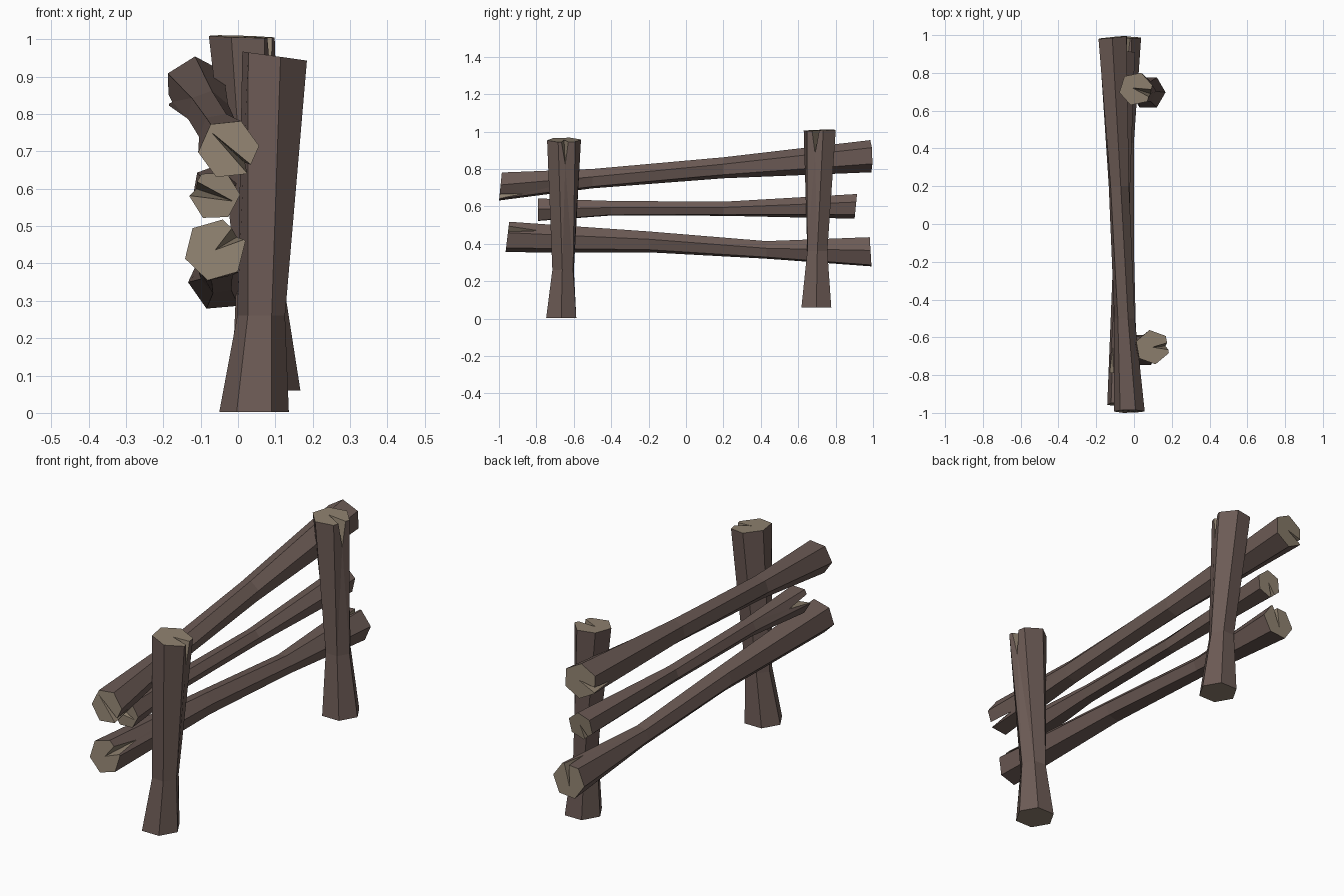
import bpy, bmesh
from math import cos, sin, radians
from mathutils import Vector

cube = bpy.data.objects.get("Cube")
if cube:
    bpy.data.objects.remove(cube, do_unlink=True)


def material(name, color):
    m = bpy.data.materials.new(name)
    m.use_nodes = True
    m.diffuse_color = (*color, 1)
    bsdf = next(n for n in m.node_tree.nodes if n.type == 'BSDF_PRINCIPLED')
    bsdf.inputs["Base Color"].default_value = (*color, 1)
    bsdf.inputs["Roughness"].default_value = 0.9
    return m


BARK = material("brown_bark", (0.150, 0.104, 0.091))
WOOD = material("tan_cut_wood", (0.275, 0.220, 0.160))
SIDES = 6


def log(name, upright, rings, tilts, notches):
    """Six-sided log. rings: (centre, radius, rotation in degrees);
    tilts: slope of each end cut; notches: per end None or
    (face, from, to, apex offset across the cap, depth)."""
    bm = bmesh.new()

    def place(centre, u, v, shift):
        offset = (u, v, shift) if upright else (u, shift, v)
        return Vector(centre) + Vector(offset)

    def tilt_of(i):
        return tilts[0] if i == 0 else tilts[1] if i == len(rings) - 1 else (0, 0)

    loops = []
    for i, (centre, radius, turn) in enumerate(rings):
        t = tilt_of(i)
        loop = []
        for k in range(SIDES):
            a = radians(turn + k * 360 / SIDES)
            u, v = radius * cos(a), radius * sin(a)
            loop.append(bm.verts.new(place(centre, u, v, u * t[0] + v * t[1])))
        loops.append(loop)

    def face(verts, mat=0):
        bm.faces.new(verts).material_index = mat

    # End cuts, split by a wedge-shaped crack where there is one
    cracked = set()
    for end, notch in enumerate(notches):
        cap, inner = (loops[0], loops[1]) if end == 0 else (loops[-1], loops[-2])
        if notch is None:
            face(cap, 1)
            continue
        k, start, stop, reach, depth = notch
        n = (k + 1) % SIDES
        centre = sum((v.co for v in cap), Vector()) / SIDES
        a = cap[k].co.lerp(cap[n].co, start)
        b = cap[k].co.lerp(cap[n].co, stop)
        mouth = (a + b) / 2
        deep = inner[k].co.lerp(inner[n].co, (start + stop) / 2)
        deep = mouth.lerp(deep, depth / (deep - mouth).length)
        apex = centre.lerp(mouth, reach)
        A, B, C, D = (bm.verts.new(p) for p in (a, b, apex, deep))
        # Cap pieces fan out from the crack apex
        order = [B] + [cap[(n + j) % SIDES] for j in range(SIDES)] + [A]
        for p, q in zip(order, order[1:]):
            face((C, p, q), 1)
        face((A, C, D), 1)
        face((C, B, D), 1)
        # Bark around the crack
        face((cap[k], inner[k], D))
        face((cap[k], D, A))
        face((inner[k], inner[n], D))
        face((inner[n], cap[n], D))
        face((cap[n], B, D))
        cracked.add((0 if end == 0 else len(loops) - 2, k))

    # Bark sides
    for i, (lo, hi) in enumerate(zip(loops, loops[1:])):
        for k in range(SIDES):
            if (i, k) not in cracked:
                n = (k + 1) % SIDES
                face((lo[k], lo[n], hi[n], hi[k]))

    bmesh.ops.recalc_face_normals(bm, faces=bm.faces)
    mesh = bpy.data.meshes.new(name)
    bm.to_mesh(mesh)
    bm.free()
    mesh.materials.append(BARK)
    mesh.materials.append(WOOD)
    obj = bpy.data.objects.new(name, mesh)
    bpy.context.collection.objects.link(obj)


# Posts
log("front_post", True,
    [((0.043, -0.667, 0.003), 0.093, 0),
     ((0.062, -0.657, 0.26), 0.064, -4),
     ((0.098, -0.652, 0.955), 0.092, -20)],
    [(0, 0), (-0.14, 0)],
    [None, (0, 0.2, 0.6, 0.0, 0.12)])
log("back_post", True,
    [((0.075, 0.697, 0.06), 0.092, 0),
     ((0.058, 0.702, 0.36), 0.062, 0),
     ((0.010, 0.715, 1.007), 0.09, 12)],
    [(0, 0), (-0.03, 0.03)],
    [None, (5, 0.3, 0.75, -0.25, 0.12)])

# Rails
log("top_rail", False,
    [((-0.025, -0.992, 0.706), 0.082, 6),
     ((-0.050, -0.5, 0.748), 0.055, 10),
     ((-0.080, 0.2, 0.806), 0.057, 20),
     ((-0.112, 0.988, 0.868), 0.086, 32)],
    [(0, 0.1), (0.1, -0.03)],
    [(5, 0.03, 0.33, -0.85, 0.13), (2, 0.65, 0.95, -0.1, 0.14)])
log("middle_rail", False,
    [((-0.062, -0.79, 0.582), 0.068, 2),
     ((-0.062, -0.4, 0.590), 0.043, 5),
     ((-0.060, 0.2, 0.587), 0.040, 10),
     ((-0.058, 0.908, 0.600), 0.067, 20)],
    [(0, 0), (0, 0.1)],
    [(2, 0.35, 0.97, -0.85, 0.14), (3, 0.5, 0.85, -0.1, 0.12)])
log("bottom_rail", False,
    [((-0.061, -0.955, 0.436), 0.084, 16),
     ((-0.055, -0.2, 0.410), 0.058, 14),
     ((-0.050, 0.43, 0.367), 0.050, 10),
     ((-0.048, 0.987, 0.357), 0.086, 5)],
    [(0, 0.12), (0, -0.06)],
    [(0, 0.08, 0.6, 0.0, 0.16), (1, 0.1, 0.4, -0.4, 0.13)])
